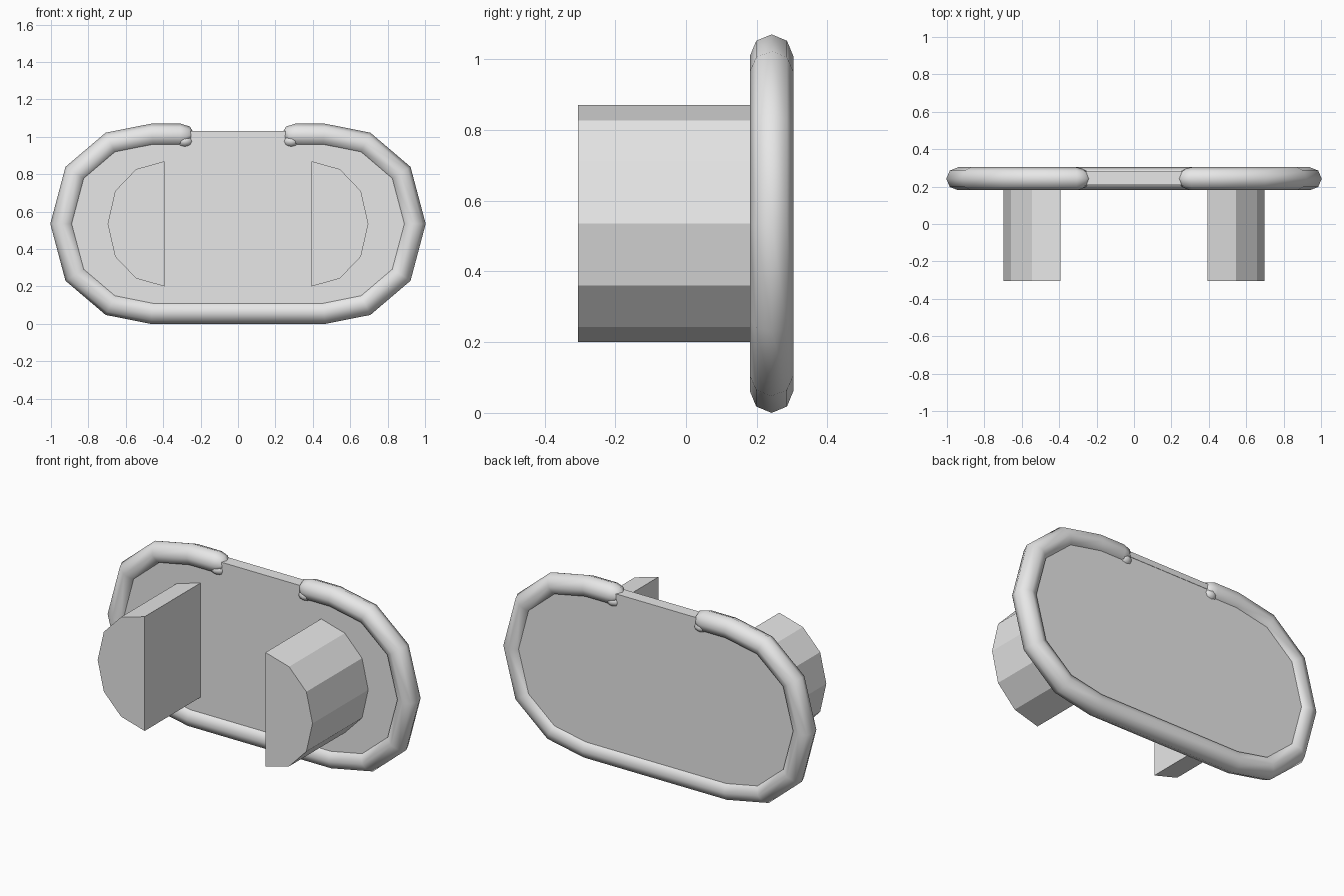
import bpy, bmesh, math
from mathutils import Vector

if "Cube" in bpy.data.objects:
    bpy.data.objects.remove(bpy.data.objects["Cube"], do_unlink=True)

grey = bpy.data.materials.new("light grey")
grey.use_nodes = True
grey.diffuse_color = (0.8, 0.8, 0.8, 1)
grey.node_tree.nodes["Principled BSDF"].inputs["Base Color"].default_value = (0.8, 0.8, 0.8, 1)

MID_Y, MID_Z, RADIUS = 0.242, 0.535, 0.0615


def finish(name, bm, smooth=False):
    bmesh.ops.recalc_face_normals(bm, faces=bm.faces)
    mesh = bpy.data.meshes.new(name)
    bm.to_mesh(mesh)
    bm.free()
    mesh.materials.append(grey)
    obj = bpy.data.objects.new(name, mesh)
    bpy.context.collection.objects.link(obj)
    if smooth:
        bpy.ops.object.select_all(action="DESELECT")
        obj.select_set(True)
        bpy.context.view_layer.objects.active = obj
        bpy.ops.object.shade_smooth_by_angle(angle=math.radians(50))
    return obj


def prism(name, outline, y0, y1):
    """Extrude an x-z outline along y."""
    bm = bmesh.new()
    face = bm.faces.new([bm.verts.new((x, y0, z)) for x, z in outline])
    moved = bmesh.ops.extrude_face_region(bm, geom=[face])["geom"]
    bmesh.ops.translate(bm, vec=(0, y1 - y0, 0),
                        verts=[v for v in moved if isinstance(v, bmesh.types.BMVert)])
    return finish(name, bm)


def tube(name, path, radii, sides=8):
    """Sweep a mitred ring along a path in the x-z plane."""
    bm = bmesh.new()
    pts = [Vector((x, MID_Y, z)) for x, z in path]
    rings = []
    for i, p in enumerate(pts):
        a = (p - pts[i - 1]).normalized() if i else None
        b = (pts[i + 1] - p).normalized() if i < len(pts) - 1 else None
        a, b = a or b, b or a
        t = (a + b).normalized()
        side = Vector((-t.z, 0, t.x)) / max(t.dot(a), 0.5)
        ring = []
        for k in range(sides):
            ang = math.tau * k / sides
            ring.append(bm.verts.new(p + radii[i] * (side * math.cos(ang)
                                                     + Vector((0, math.sin(ang), 0)))))
        rings.append(ring)
    for r, s in zip(rings, rings[1:]):
        for k in range(sides):
            n = (k + 1) % sides
            bm.faces.new((r[k], r[n], s[n], s[k]))
    bm.faces.new(rings[0])
    bm.faces.new(rings[-1])
    return finish(name, bm, True)


# Rim: one quarter of the centre line, mirrored all round, open at the top
quarter = [(0.46, 1.0085), (0.68, 0.965), (0.868, 0.805)]
half = quarter + [(0.94, MID_Z)] + [(x, 2 * MID_Z - z) for x, z in quarter[::-1]]
tip = [(0.255, 0.992), (0.275, 1.003), (0.31, 1.0085)]
right_side = tip + half
path = right_side + [(-x, z) for x, z in right_side[::-1]]
radii = [0.036, 0.054] + [RADIUS] * (len(path) - 4) + [0.054, 0.036]
tube("rim_tube", path, radii)

# Flat panel filling the rim, with the exposed bar in the top gap
panel = half + [(-x, z) for x, z in half[::-1]]
prism("panel", [(x, min(z, 1.0)) for x, z in panel], 0.211, 0.278)
prism("top_bar", [(-0.3, 0.998), (0.3, 0.998), (0.3, 1.03), (-0.3, 1.03)], 0.209, 0.28)

# Rolled lips under the two rim ends
for name, s in (("left_lip", 1), ("right_lip", -1)):
    bm = bmesh.new()
    bmesh.ops.create_uvsphere(bm, u_segments=10, v_segments=6, radius=1)
    bmesh.ops.scale(bm, vec=(0.05, 0.055, 0.036), verts=bm.verts)
    bmesh.ops.translate(bm, vec=(s * 0.285, MID_Y, 0.977), verts=bm.verts)
    finish(name, bm, True)

# Half-round posts reaching forward from the panel
arc = [(0.392, 0.87), (0.545, 0.827), (0.657, 0.71), (0.697, MID_Z)]
post = arc + [(x, 2 * MID_Z - z) for x, z in arc[-2::-1]]
for name, s in (("left_post", 1), ("right_post", -1)):
    prism(name, [(s * x, z) for x, z in post], -0.305, 0.22)
